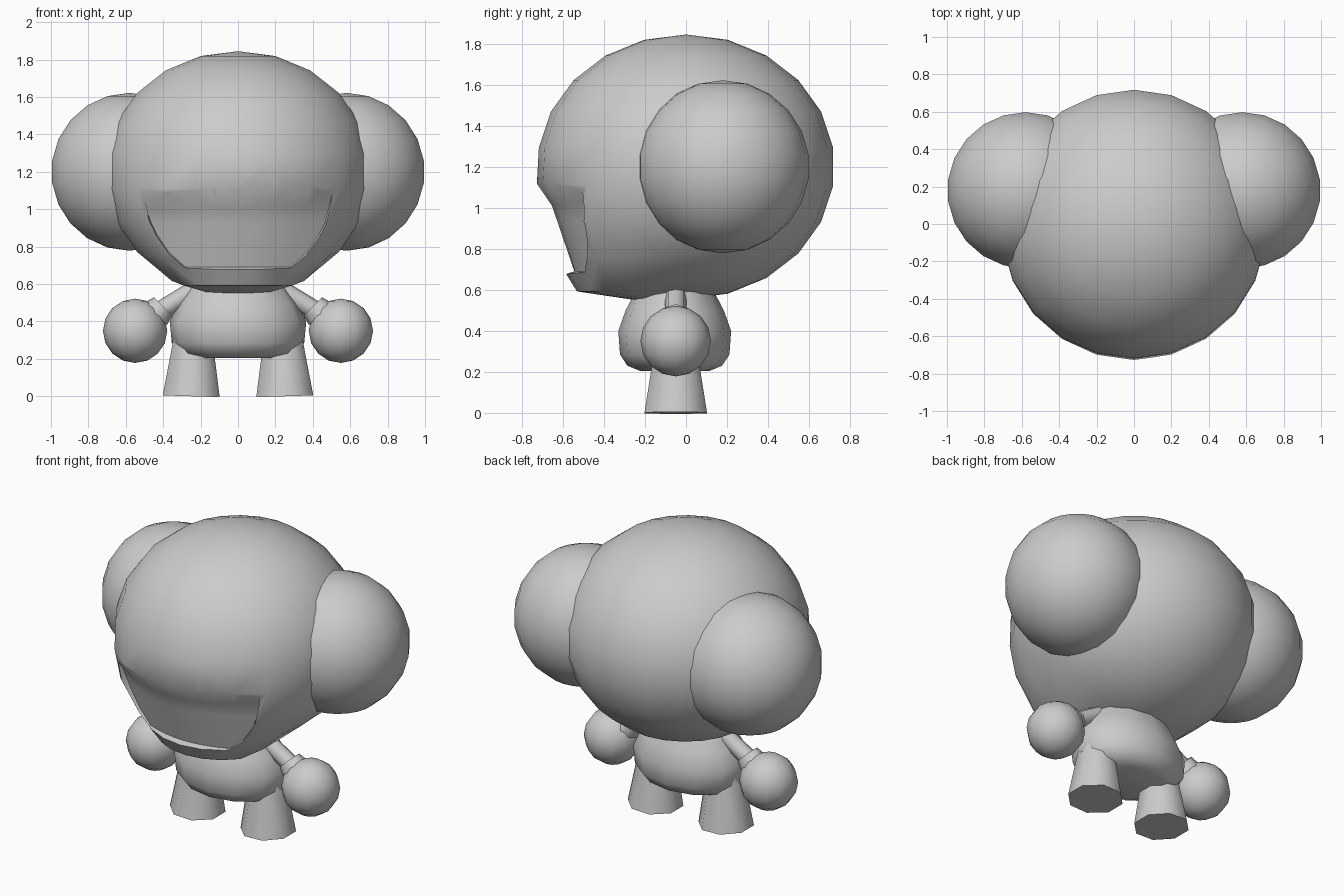
import bpy, bmesh
from math import acos, pi, radians
from mathutils import Vector, Matrix

if "Cube" in bpy.data.objects:
    bpy.data.objects.remove(bpy.data.objects["Cube"], do_unlink=True)

# One plain grey material
GREY = (0.6, 0.6, 0.6, 1)
grey = bpy.data.materials.new("plain_grey")
grey.use_nodes = True
grey.diffuse_color = GREY
for node in grey.node_tree.nodes:
    if node.type == 'BSDF_PRINCIPLED':
        node.inputs["Base Color"].default_value = GREY


def finish(name, bm):
    """Turn a bmesh into a named grey object."""
    bmesh.ops.recalc_face_normals(bm, faces=bm.faces[:])
    mesh = bpy.data.meshes.new(name)
    bm.to_mesh(mesh)
    bm.free()
    mesh.materials.append(grey)
    obj = bpy.data.objects.new(name, mesh)
    bpy.context.collection.objects.link(obj)
    return obj


def smooth(obj, angle=50):
    bpy.ops.object.select_all(action='DESELECT')
    obj.select_set(True)
    bpy.context.view_layer.objects.active = obj
    bpy.ops.object.shade_smooth_by_angle(angle=radians(angle))


def ball(name, centre, radius, segments, rings):
    bm = bmesh.new()
    bmesh.ops.create_uvsphere(bm, u_segments=segments, v_segments=rings, radius=radius,
                              matrix=Matrix.Translation(centre))
    smooth(finish(name, bm))


def tube(name, start, end, r1, r2, sides, turn=0.0):
    """Capped, tapered tube between two points."""
    a, b = Vector(start), Vector(end)
    turn_mat = Matrix.Rotation(turn, 4, 'Z')
    place = Matrix.Translation((a + b) / 2) @ (b - a).to_track_quat('Z', 'Y').to_matrix().to_4x4()
    bm = bmesh.new()
    bmesh.ops.create_cone(bm, cap_ends=True, segments=sides, radius1=r1, radius2=r2,
                          depth=(b - a).length, matrix=place @ turn_mat)
    smooth(finish(name, bm))


# Head: squashed ball whose lower front rings are pushed out into a jaw
RINGS = 11
forward = [0, 0.05, 0.14, 0.08, 0.05, 0.01]
drop = [0, 0.03, 0.065, 0.03, 0, 0]
bm = bmesh.new()
bmesh.ops.create_uvsphere(bm, u_segments=2 * RINGS, v_segments=RINGS, radius=1)
for v in bm.verts:
    unit = v.co.copy()
    v.co = Vector((unit.x * 0.72, unit.y * 0.725, 1.2 + unit.z * 0.645))
    ring = round(acos(max(-1, min(1, -unit.z))) * RINGS / pi)
    reach = unit.xy.length
    if 0 < ring < len(forward) and reach > 0.01:
        weight = max(0, min(1, -1.5 * unit.y / reach))
        v.co.y -= forward[ring] * weight
        v.co.z -= drop[ring] * weight
head = finish("head", bm)

# Mouth cutter: curved back panel flaring forward, with a sloping upper ledge
rows = [(1.01, 0.49, 0.22), (0.93, 0.465, 0.06), (0.86, 0.43, 0),
        (0.77, 0.37, -0.02), (0.69, 0.28, -0.05)]
COLS = 8
bm = bmesh.new()


def mouth_layer(flare):
    grid = []
    for i, (z, half, rise) in enumerate(rows):
        line = []
        for c in range(COLS + 1):
            u = 2 * c / COLS - 1
            x = u * half
            y = -0.65 + 0.34 * (1 - z) + 0.78 * x * x
            tilt = 0.03 * x if i == 0 else 0
            line.append(bm.verts.new((u * (half + 0.05 * flare), y - 0.15 * flare,
                                      z + tilt + rise * flare)))
        grid.append(line)
    for top, low in zip(grid, grid[1:]):
        for c in range(COLS):
            bm.faces.new((top[c], top[c + 1], low[c + 1], low[c]))
    # Boundary loop of the layer
    return (grid[0] + [r[-1] for r in grid[1:]] + grid[-1][-2::-1]
            + [r[0] for r in grid[-2:0:-1]])


back, front = mouth_layer(0), mouth_layer(1)
for i in range(len(back)):
    bm.faces.new((back[i - 1], back[i], front[i], front[i - 1]))
cutter = finish("mouth_cutter", bm)
cutter.hide_render = True

cut = head.modifiers.new("mouth", 'BOOLEAN')
cut.operation = 'DIFFERENCE'
cut.solver = 'EXACT'
cut.object = cutter
bpy.context.view_layer.objects.active = head
bpy.ops.object.modifier_apply(modifier=cut.name)
bpy.data.objects.remove(cutter, do_unlink=True)
smooth(head, 40)

# Body: oval lathe, flat underneath and narrowing into the head
profile = [(0.205, 0.62), (0.23, 0.84), (0.285, 0.97), (0.4, 1), (0.5, 0.87), (0.6, 0.68)]
SIDES = 12
bm = bmesh.new()
loops = []
for z, size in profile:
    circle = bmesh.ops.create_circle(bm, segments=SIDES, radius=size)["verts"]
    for v in circle:
        v.co = Vector((v.co.x * 0.365, v.co.y * 0.275 - 0.055, z))
    loops.append(circle)
for low, top in zip(loops, loops[1:]):
    for i in range(SIDES):
        bm.faces.new((low[i - 1], low[i], top[i], top[i - 1]))
bm.faces.new(loops[0])
bm.faces.new(loops[-1])
smooth(finish("body", bm))

# Paired parts
for side, s in (("left", 1), ("right", -1)):
    ball(f"{side}_ear", (s * 0.58, 0.18, 1.2), 0.422, 22, 11)
    tube(f"{side}_leg", (s * 0.25, -0.05, 0), (s * 0.24, -0.05, 0.32), 0.165, 0.11, 8, pi / 8)
    tube(f"{side}_arm", (s * 0.18, -0.05, 0.6), (s * 0.45, -0.05, 0.435), 0.052, 0.052, 8)
    tube(f"{side}_cuff", (s * 0.4, -0.05, 0.48), (s * 0.44, -0.05, 0.44), 0.07, 0.085, 8)
    ball(f"{side}_hand", (s * 0.55, -0.05, 0.35), 0.172, 12, 8)
